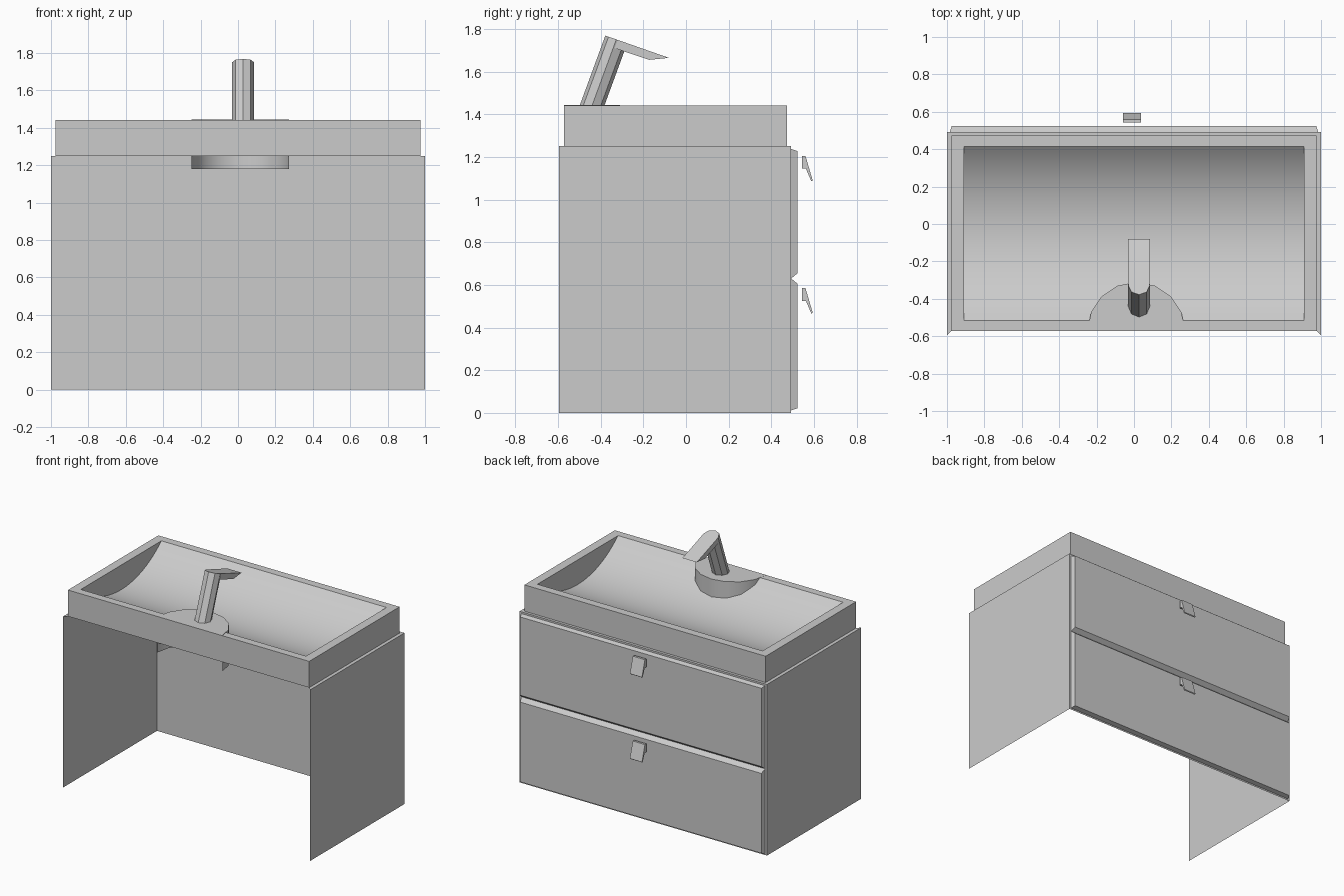
import bpy, bmesh, math

if "Cube" in bpy.data.objects:
    bpy.data.objects.remove(bpy.data.objects["Cube"])

X, Y0, Y1, ZC = 1.0, -0.595, 0.493, 1.25     # cabinet shell
BX, BY0, BY1, ZB = 0.975, -0.571, 0.473, 1.442  # basin outer wall


def build(name, verts, faces, smooth=False):
    me = bpy.data.meshes.new(name)
    me.from_pydata(verts, [], faces)
    bm = bmesh.new()
    bm.from_mesh(me)
    bmesh.ops.remove_doubles(bm, verts=bm.verts, dist=1e-5)
    bmesh.ops.recalc_face_normals(bm, faces=bm.faces)
    bm.to_mesh(me)
    bm.free()
    ob = bpy.data.objects.new(name, me)
    bpy.context.collection.objects.link(ob)
    if smooth:
        bpy.ops.object.select_all(action='DESELECT')
        ob.select_set(True)
        bpy.context.view_layer.objects.active = ob
        bpy.ops.object.shade_smooth_by_angle(angle=math.radians(30))
    return ob


def rect(x, y0, y1, z):
    return [(-x, y0, z), (x, y0, z), (x, y1, z), (-x, y1, z)]


def prism(name, profile, x0, x1):
    """Extrude a (y, z) profile along x."""
    n = len(profile)
    v = [(x, y, z) for x in (x0, x1) for y, z in profile]
    f = [list(range(n)), list(range(n, 2 * n))]
    f += [[i, (i + 1) % n, n + (i + 1) % n, n + i] for i in range(n)]
    return build(name, v, f)


# Cabinet: two sides, front and a narrow top ledge; open back and bottom
build("cabinet", rect(X, Y0, Y1, 0) + rect(X, Y0, Y1, ZC) + rect(BX, BY0, BY1, ZC),
      [(1, 2, 6, 5), (2, 3, 7, 6), (3, 0, 4, 7),
       (5, 6, 10, 9), (6, 7, 11, 10), (7, 4, 8, 11)])

# Basin: outer wall, flat rim, curved trough and its two end walls
ix, iy0, iy1, depth, n = 0.91, -0.515, 0.415, 0.18, 20
v = rect(BX, BY0, BY1, ZC) + rect(BX, BY0, BY1, ZB) + rect(ix, iy0, iy1, ZB)
f = [(r + i, r + (i + 1) % 4, r + 4 + (i + 1) % 4, r + 4 + i)
     for r in (0, 4) for i in range(4)]
mid, half = (iy0 + iy1) / 2, (iy1 - iy0) / 2
rad = (half ** 2 + depth ** 2) / (2 * depth)
span = math.asin(half / rad)
arc = []
for i in range(n + 1):
    a = span * (2 * i / n - 1)
    arc.append((mid + rad * math.sin(a), ZB - depth + rad * (1 - math.cos(a))))
b = len(v)
v += [(-ix, y, z) for y, z in arc] + [(ix, y, z) for y, z in arc]
m = n + 1
f += [(b + i, b + i + 1, b + m + i + 1, b + m + i) for i in range(n)]
f += [list(range(b, b + m)), list(range(b + m, b + 2 * m))]
build("basin", v, f, smooth=True)

# Drawer fronts with bevelled edges, and their pull handles
for tag, base, front, dz in (("lower", (0.012, 0.63), (0.022, 0.605), -0.62),
                             ("upper", (0.63, 1.237), (0.655, 1.227), 0)):
    v = []
    for x, y, (z0, z1) in ((0.985, Y1, base), (0.975, 0.523, front)):
        v += [(-x, y, z0), (x, y, z0), (x, y, z1), (-x, y, z1)]
    build(tag + "_drawer_front", v,
          [(4, 5, 6, 7)] + [(i, (i + 1) % 4, 4 + (i + 1) % 4, 4 + i) for i in range(4)])
    prof = [(0.543, 1.145), (0.543, 1.205), (0.56, 1.205),
            (0.594, 1.09), (0.588, 1.085), (0.562, 1.145)]
    prism(tag + "_handle", [(y, z + dz) for y, z in prof], -0.06, 0.038)

# Half-round faucet base, open underneath and at the back
cx, cy, r, k = 0.012, BY0, 0.261, 8
ring = [(cx + r * math.cos(math.pi * i / k), cy + r * math.sin(math.pi * i / k))
        for i in range(k + 1)]
v = [(x, y, 1.18) for x, y in ring] + [(x, y, ZB + 0.001) for x, y in ring]
f = [(i, i + 1, k + 2 + i, k + 1 + i) for i in range(k)] + [list(range(k + 1, 2 * k + 2))]
build("faucet_base", v, f, smooth=True)

# Faucet stem: leaning eight-sided column cut along the spout slope
fx, fr, lean, slope = 0.027, 0.058, 0.367, -0.35


def spout_top(y):
    return 1.768 + slope * (y + 0.376)


low, high = [], []
for i in range(8):
    a = math.tau * i / 8 - math.pi / 2
    x, y = fx + fr * math.cos(a), -0.44 + fr * math.sin(a)   # ring at basin rim height
    t = (spout_top(y) - ZB) / (1 - slope * lean)
    low.append((x, y - 0.02 * lean, ZB - 0.02))
    high.append((x, y + t * lean, ZB + t))
build("faucet_stem", low + high,
      [list(range(8)), list(range(8, 16))] +
      [(i, (i + 1) % 8, 8 + (i + 1) % 8, 8 + i) for i in range(8)])

# Spout: sloping plate with a wedge-shaped tip
prism("faucet_spout", [(-0.32, spout_top(-0.32)), (-0.08, spout_top(-0.08)),
                       (-0.173, 1.655), (-0.335, 1.71)], fx - fr, fx + fr)
